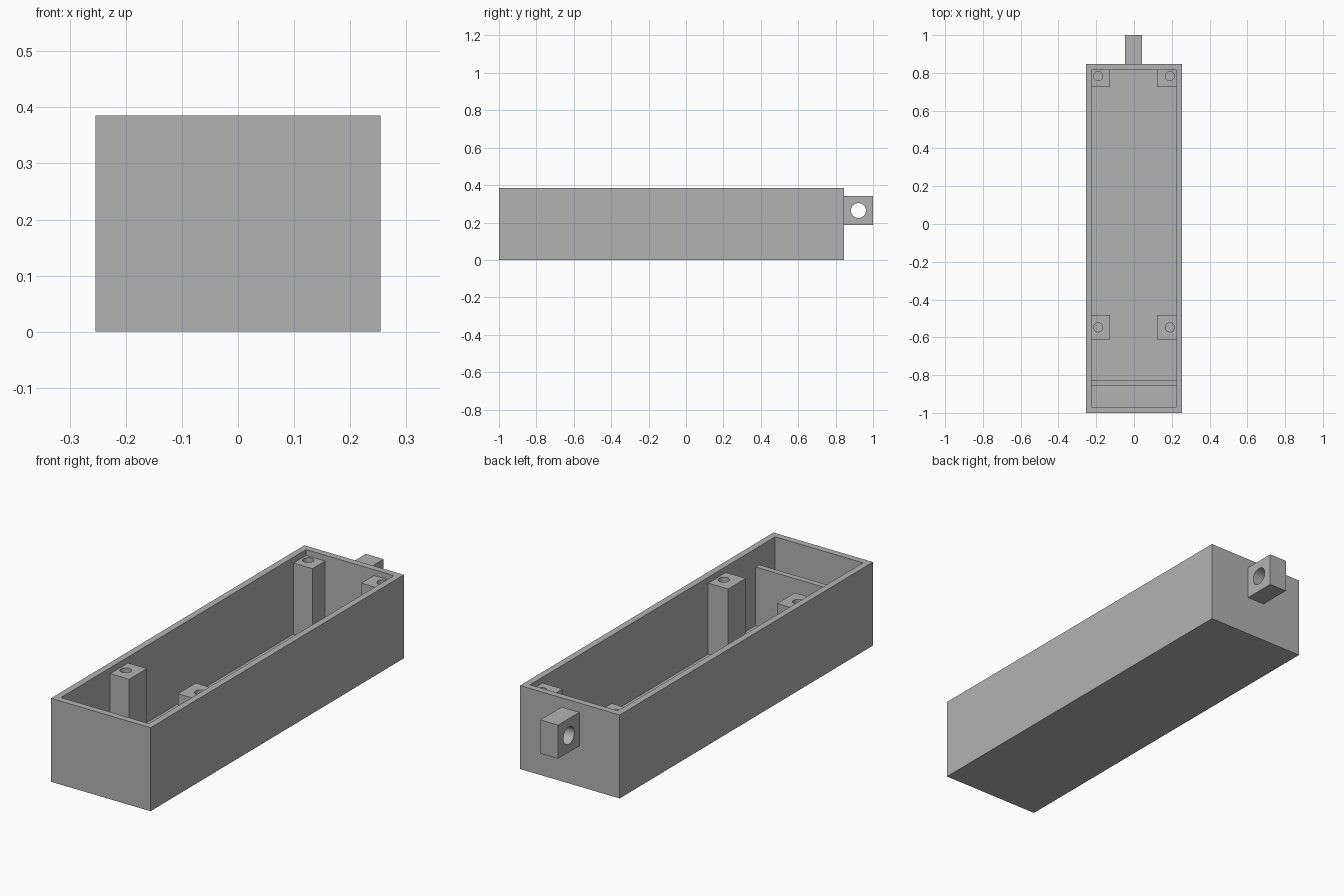
import bpy
import bmesh
from math import radians
from mathutils import Matrix, Vector

if "Cube" in bpy.data.objects:
    bpy.data.objects.remove(bpy.data.objects["Cube"])

# Single plain grey plastic
GREY = (0.45, 0.45, 0.45, 1)
grey = bpy.data.materials.new("grey plastic")
grey.use_nodes = True
grey.diffuse_color = GREY
grey.node_tree.nodes["Principled BSDF"].inputs["Base Color"].default_value = GREY

HALF_W, FRONT, BACK, HEIGHT = 0.254, -1.0, 0.846, 0.385
WALL, FLOOR = 0.03, 0.03
INNER = HALF_W - WALL
LIP = 0.005  # how far inner parts sink into walls and floor


def finish(bm, name):
    mesh = bpy.data.meshes.new(name)
    bm.to_mesh(mesh)
    bm.free()
    mesh.materials.append(grey)
    obj = bpy.data.objects.new(name, mesh)
    bpy.context.collection.objects.link(obj)
    return obj


def box_mesh(low, high):
    low, high = Vector(low), Vector(high)
    bm = bmesh.new()
    bmesh.ops.create_cube(bm, size=1)
    bmesh.ops.scale(bm, vec=high - low, verts=bm.verts)
    bmesh.ops.translate(bm, vec=(low + high) / 2, verts=bm.verts)
    return bm


def drill(obj, centre, radius, depth, axis="Z"):
    """Cut a round hole centred on a point along an axis."""
    turn = Matrix.Rotation(radians(90), 4, "Y") if axis == "X" else Matrix()
    bm = bmesh.new()
    bmesh.ops.create_cone(bm, cap_ends=True, segments=32, radius1=radius,
                          radius2=radius, depth=depth,
                          matrix=Matrix.Translation(centre) @ turn)
    cutter = finish(bm, "hole_cutter")
    cutter.hide_render = True
    mod = obj.modifiers.new("hole", "BOOLEAN")
    mod.operation, mod.solver, mod.object = "DIFFERENCE", "EXACT", cutter
    bpy.ops.object.select_all(action="DESELECT")
    obj.select_set(True)
    bpy.context.view_layer.objects.active = obj
    bpy.ops.object.modifier_apply(modifier=mod.name)
    bpy.data.objects.remove(cutter)
    bpy.ops.object.shade_smooth_by_angle(angle=radians(30))


# Open tray: inset the top face and push it down to the floor
bm = box_mesh((-HALF_W, FRONT, 0), (HALF_W, BACK, HEIGHT))
top = max(bm.faces, key=lambda f: f.calc_center_median().z)
bmesh.ops.inset_region(bm, faces=[top], thickness=WALL, use_even_offset=True)
well = bmesh.ops.extrude_face_region(bm, geom=[top])
bmesh.ops.translate(bm, vec=(0, 0, FLOOR - HEIGHT),
                    verts=[v for v in well["geom"] if isinstance(v, bmesh.types.BMVert)])
if top.is_valid:
    bmesh.ops.delete(bm, geom=[top], context="FACES_ONLY")
bmesh.ops.recalc_face_normals(bm, faces=bm.faces)
finish(bm, "tray")

# Four screw posts against the side walls
POST_TOP = 0.358
for side, name, inner_x in ((-1, "right", 0.127), (1, "left", 0.122)):
    for end, y0, y1, hole_y in (("front", -0.611, -0.482, -0.547),
                                ("back", 0.724, BACK - WALL + LIP, 0.783)):
        xs = sorted((side * inner_x, side * (INNER + LIP)))
        post = finish(box_mesh((xs[0], y0, FLOOR - LIP), (xs[1], y1, POST_TOP)),
                      f"{end}_{name}_post")
        drill(post, (side * 0.19, hole_y, POST_TOP), 0.024, 0.4)

# Low cross wall near the front
finish(box_mesh((-INNER - LIP, -0.855, FLOOR - LIP), (INNER + LIP, -0.828, 0.3)),
       "divider")

# Mounting tab with a sideways hole on the back
tab = finish(box_mesh((-0.048, BACK - LIP, 0.187), (0.043, 1, 0.342)), "mounting_tab")
drill(tab, (0, 0.922, 0.264), 0.04, 0.3, "X")
